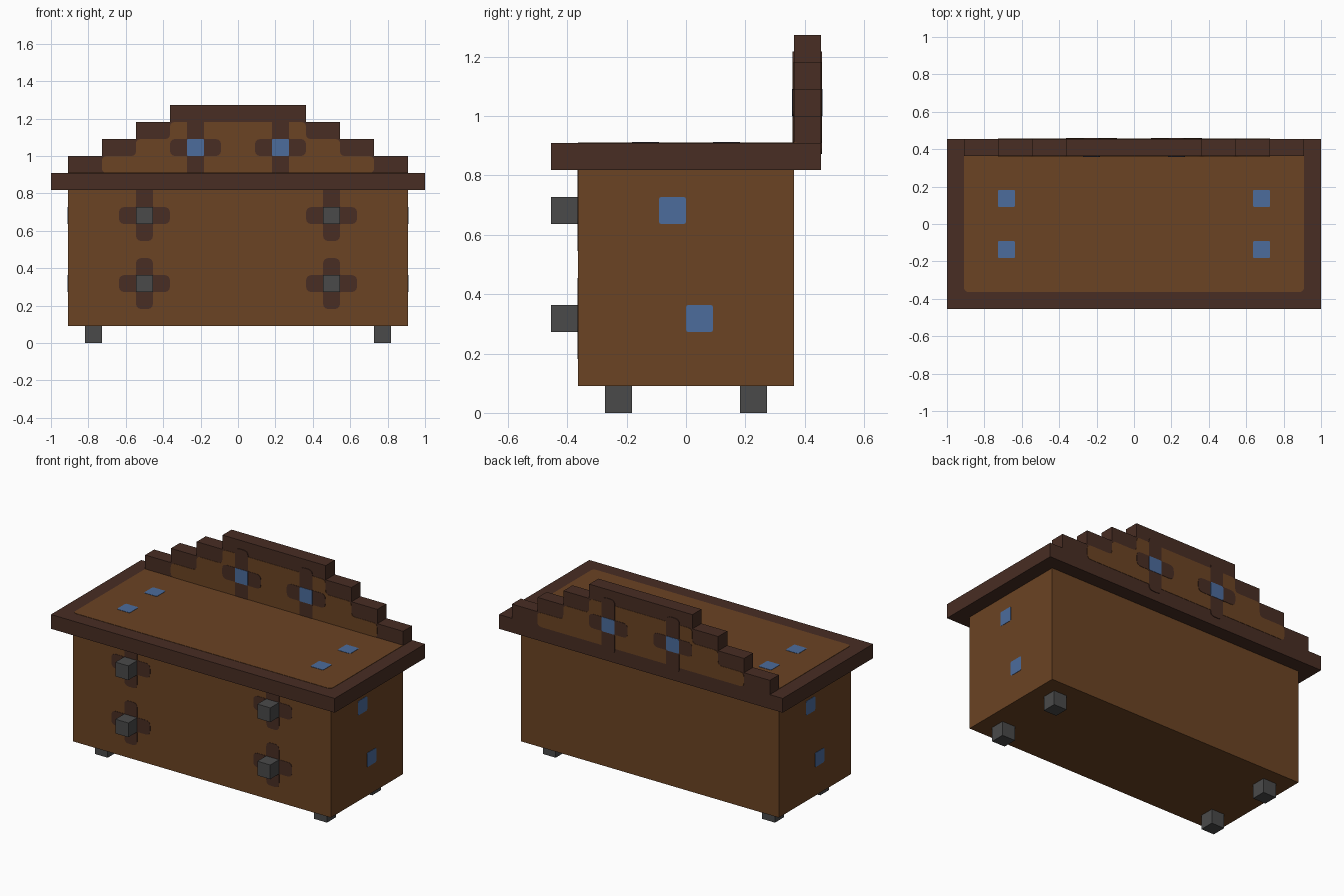
import bpy
import bmesh
from mathutils import Vector

U = 1 / 11  # one block of the model's grid

if "Cube" in bpy.data.objects:
    bpy.data.objects.remove(bpy.data.objects["Cube"], do_unlink=True)


def material(name, hex_code):
    srgb = [int(hex_code[i:i + 2], 16) / 255 for i in (0, 2, 4)]
    colour = [c / 12.92 if c < 0.04045 else ((c + 0.055) / 1.055) ** 2.4 for c in srgb] + [1]
    mat = bpy.data.materials.new(name)
    mat.use_nodes = True
    mat.diffuse_color = colour
    mat.node_tree.nodes["Principled BSDF"].inputs["Base Color"].default_value = colour
    return mat


WOOD = material("brown wood", "6B4323")
DARK = material("dark wood", "482D23")
BLUE = material("blue inlay", "4C6C9C")
IRON = material("grey iron", "4A4A4A")


def finish(name, bm, mat):
    bmesh.ops.recalc_face_normals(bm, faces=bm.faces)
    mesh = bpy.data.meshes.new(name)
    bm.to_mesh(mesh)
    bm.free()
    mesh.materials.append(mat)
    bpy.context.collection.objects.link(bpy.data.objects.new(name, mesh))


def box(name, low, high, mat):
    """Box between two grid corners."""
    low, high = Vector(low) * U, Vector(high) * U
    bm = bmesh.new()
    bmesh.ops.create_cube(bm, size=1)
    for v in bm.verts:
        v.co = (low + high) / 2 + v.co * (high - low)
    finish(name, bm, mat)


def rounded(points, outer, inner, steps=4):
    """Round the corners of a counter-clockwise grid outline."""
    result = []
    for i, p in enumerate(points):
        p = Vector(p)
        back = (Vector(points[i - 1]) - p).normalized()
        ahead = (Vector(points[(i + 1) % len(points)]) - p).normalized()
        r = outer if ahead.x * back.y - ahead.y * back.x > 0 else inner
        for k in range(steps + 1):
            t = k / steps
            result.append(p + back * r * (1 - t) ** 2 + ahead * r * t ** 2)
    return result


def plate(name, points, axis, place, side, layer, mat, outer=0.3, inner=0.3):
    """Thin painted plate lying on the face at grid position place of an axis."""
    bm = bmesh.new()
    rings = []
    for depth in (-0.001, 0.002 * layer):
        ring = []
        for p in rounded(points, outer, inner):
            co = [p.x * U, p.y * U]
            co.insert(axis, place * U + side * depth)
            ring.append(bm.verts.new(co))
        rings.append(ring)
        bm.faces.new(ring)
    n = len(rings[0])
    for i in range(n):
        j = (i + 1) % n
        bm.faces.new((rings[0][i], rings[0][j], rings[1][j], rings[1][i]))
    finish(name, bm, mat)


def rect(a, b, c, d):
    return [(a, b), (c, b), (c, d), (a, d)]


def inlay(name, a, b, axis, place, side, layer):
    plate(name, rect(a, b, a + 1, b + 1), axis, place, side, layer, BLUE, 0.1)


def cross(a, b, up=1, down=1):
    """Plus shape around the grid cell whose low corner is (a, b)."""
    return [(a, b - down), (a + 1, b - down), (a + 1, b), (a + 2, b), (a + 2, b + 1),
            (a + 1, b + 1), (a + 1, b + 1 + up), (a, b + 1 + up), (a, b + 1),
            (a - 1, b + 1), (a - 1, b), (a, b)]


# Cabinet and its overhanging top
box("cabinet_body", (-10, -4, 1), (10, 4, 9), WOOD)
box("table_top", (-11, -5, 9), (11, 5, 10), DARK)
plate("top_panel", rect(-10, -4, 10, 4.4), 2, 10, 1, 1, WOOD)

# Short feet
for x in (-9, 8):
    for y in (-3, 2):
        box("foot", (x, y, 0), (x + 1, y + 1, 1), IRON)

# Knobs on dark crosses
for x in (-6, 5):
    for z, up in ((3, 1), (7, 1.4)):
        plate("knob_cross", cross(x, z, up), 1, -4, -1, 1, DARK, 0.35, 0.08)
        box("knob", (x, -5, z), (x + 1, -4, z + 1), IRON)

# Blue inlays on the top and the two ends
for x in (-8, 7):
    for y in (-2, 1):
        inlay("top_inlay", x, y, 2, 10, 1, 2)
for side, upper, lower in ((1, -1, 0), (-1, 0, -1)):
    inlay("end_inlay", upper, 7, 0, 10 * side, side, 1)
    inlay("end_inlay", lower, 3, 0, 10 * side, side, 1)

# Stepped back board
for level in range(4):
    half = 10 - 2 * level
    box("back_board_step", (-half, 4, 10 + level), (half, 5, 11 + level), DARK)

# Stepped wood panel, crosses and inlays on both faces of the back board
right_steps = [(8, 10), (8, 11), (6, 11), (6, 12), (4, 12), (4, 13)]
panel = right_steps + [(-x, z) for x, z in reversed(right_steps)]
for place, side in ((4, -1), (5, 1)):
    plate("back_board_panel", panel, 1, place, side, 1, WOOD)
    for x in (-3, 2):
        plate("back_board_cross", cross(x, 11, 1.4, 1.4), 1, place, side, 2, DARK, 0.35, 0.08)
        inlay("back_board_inlay", x, 11, 1, place, side, 3)
